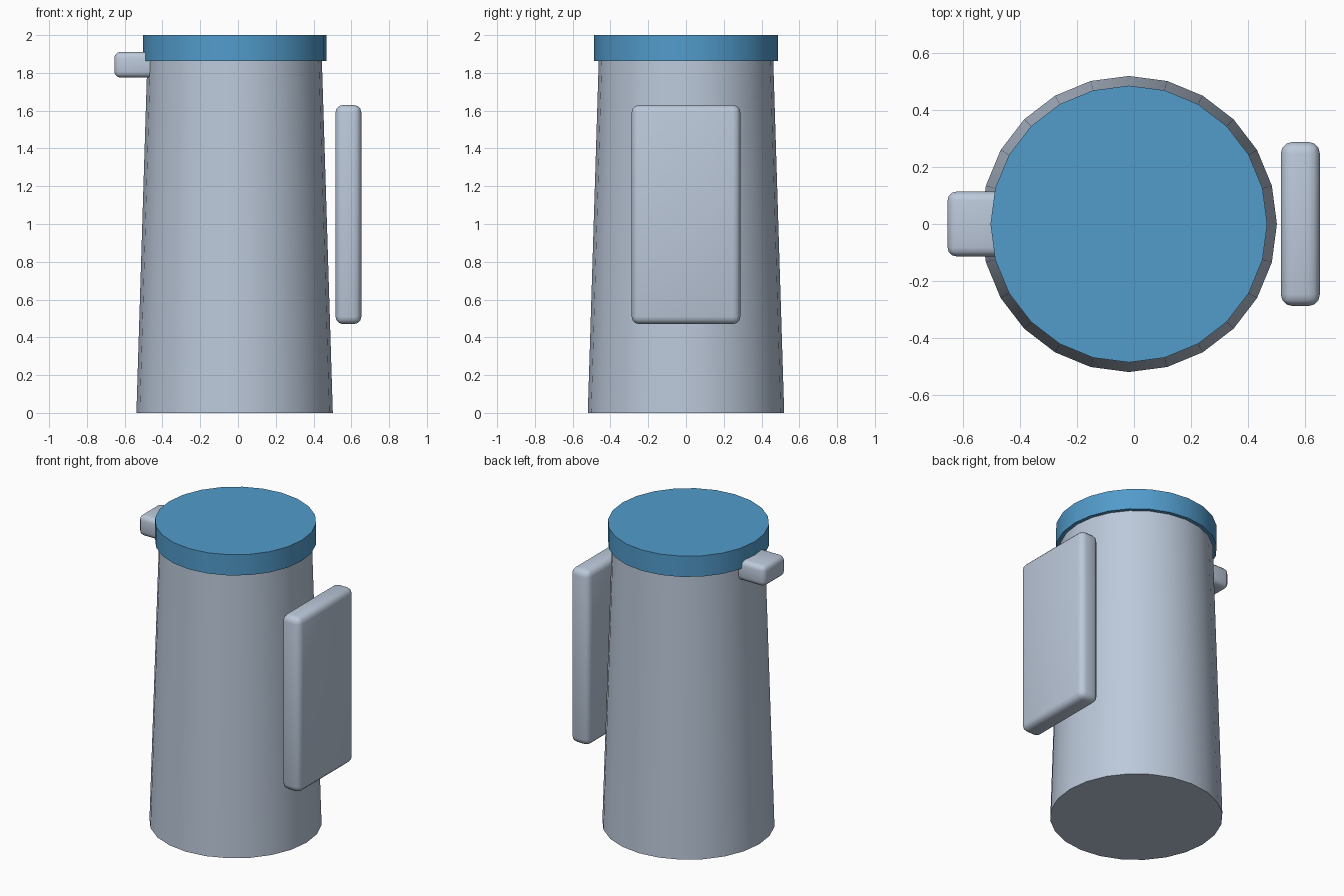
import bpy
import math

cube = bpy.data.objects.get("Cube")
if cube:
    bpy.data.objects.remove(cube, do_unlink=True)

AXIS_X = -0.018  # centre line of the jug


def make_material(name, rgb):
    mat = bpy.data.materials.new(name)
    mat.use_nodes = True
    mat.diffuse_color = (*rgb, 1)
    mat.node_tree.nodes["Principled BSDF"].inputs["Base Color"].default_value = (*rgb, 1)
    return mat


def finish(name, mat):
    obj = bpy.context.object
    obj.name = obj.data.name = name
    obj.data.materials.append(mat)
    bpy.ops.object.shade_smooth_by_angle(angle=math.radians(30))
    return obj


def tapered_cylinder(name, r_bottom, r_top, z0, z1, mat):
    bpy.ops.mesh.primitive_cone_add(
        vertices=24, radius1=r_bottom, radius2=r_top, depth=z1 - z0,
        location=(AXIS_X, 0, (z0 + z1) / 2), rotation=(0, 0, math.pi / 2))
    return finish(name, mat)


def rounded_box(name, low, high, bevel, mat):
    centre = [(a + b) / 2 for a, b in zip(low, high)]
    bpy.ops.mesh.primitive_cube_add(size=1, location=centre)
    obj = bpy.context.object
    obj.scale = [b - a for a, b in zip(low, high)]
    bpy.ops.object.transform_apply(location=False, rotation=False, scale=True)
    mod = obj.modifiers.new("Rounded edges", "BEVEL")
    mod.width = bevel
    mod.segments = 3
    bpy.ops.object.modifier_apply(modifier=mod.name)
    return finish(name, mat)


steel = make_material("pale steel", (0.50, 0.58, 0.70))
blue = make_material("lid blue", (0.084, 0.33, 0.60))

# Tapered body and its overhanging lid
tapered_cylinder("body", 0.52, 0.461, 0, 1.9, steel)
tapered_cylinder("lid", 0.486, 0.486, 1.862, 2, blue)

# Slab handle standing off the side, and the small spout opposite
rounded_box("handle", (0.516, -0.288, 0.47), (0.653, 0.288, 1.63), 0.04, steel)
rounded_box("spout", (-0.655, -0.114, 1.775), (-0.40, 0.114, 1.911), 0.032, steel)
